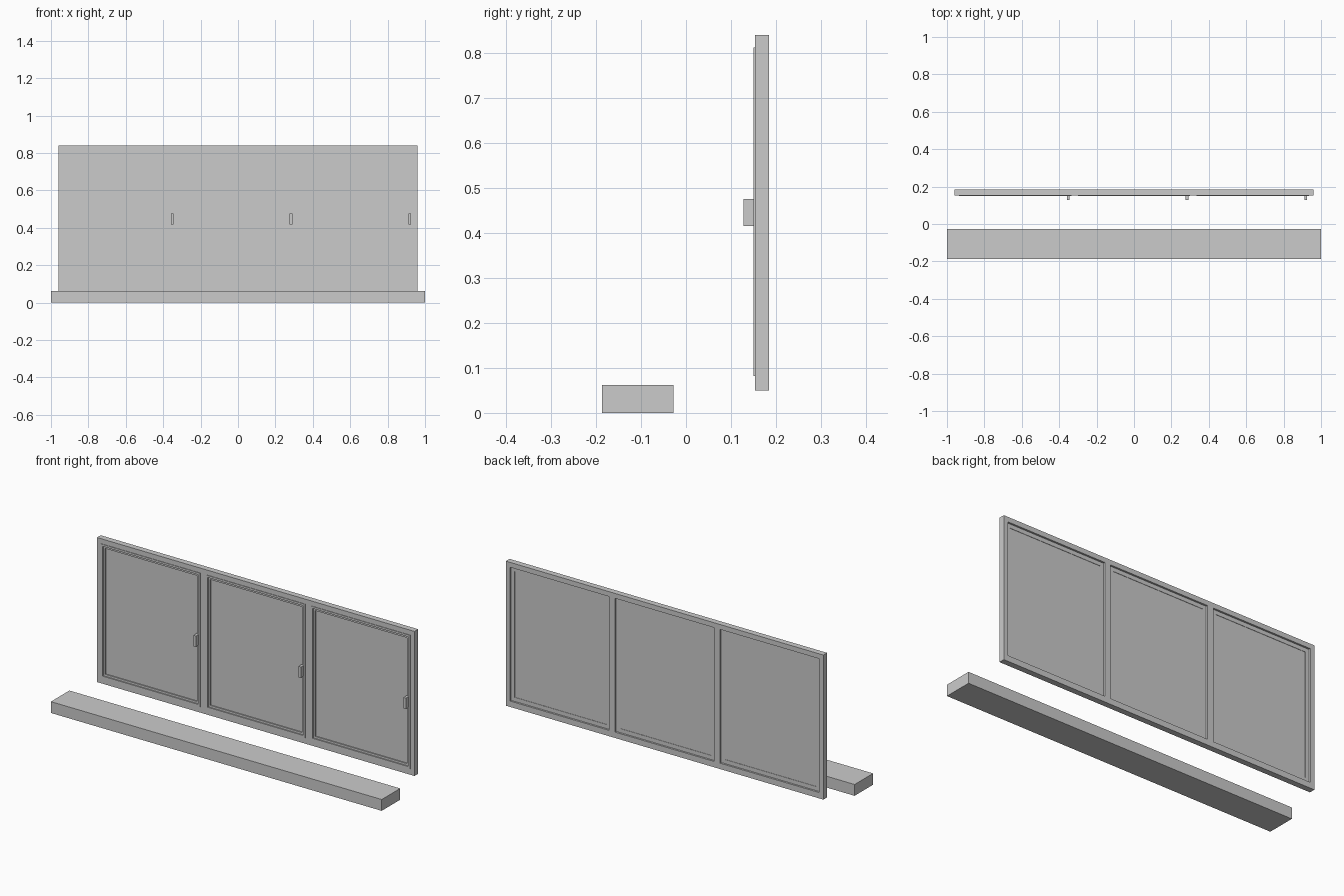
import bpy
import bmesh

cube = bpy.data.objects.get("Cube")
if cube:
    bpy.data.objects.remove(cube, do_unlink=True)

grey = bpy.data.materials.new("light_grey")
grey.use_nodes = True
grey.diffuse_color = (0.6, 0.6, 0.6, 1)
grey.node_tree.nodes["Principled BSDF"].inputs["Base Color"].default_value = (0.6, 0.6, 0.6, 1)


def finish(name, bm):
    bmesh.ops.recalc_face_normals(bm, faces=bm.faces)
    mesh = bpy.data.meshes.new(name)
    bm.to_mesh(mesh)
    bm.free()
    mesh.materials.append(grey)
    obj = bpy.data.objects.new(name, mesh)
    bpy.context.collection.objects.link(obj)
    return obj


def box(name, x, y, z):
    """Box from (low, high) pairs."""
    bm = bmesh.new()
    bmesh.ops.create_cube(bm, size=1)
    for v in bm.verts:
        v.co = [pair[0] if c < 0 else pair[1] for c, pair in zip(v.co, (x, y, z))]
    return finish(name, bm)


def lattice(name, xs, zs, y):
    """Slab with a window in every second cell of the x and z cuts."""
    bm = bmesh.new()
    verts = [[bm.verts.new((x, y[0], z)) for z in zs] for x in xs]
    for i in range(len(xs) - 1):
        for j in range(len(zs) - 1):
            if not (i % 2 and j % 2):
                bm.faces.new((verts[i][j], verts[i + 1][j],
                              verts[i + 1][j + 1], verts[i][j + 1]))
    front = bm.faces[:]
    result = bmesh.ops.extrude_face_region(bm, geom=front, use_keep_orig=True)
    for v in result["geom"]:
        if isinstance(v, bmesh.types.BMVert):
            v.co.y = y[1]
    return finish(name, bm)


def ring(name, cx, half, z, width, y):
    return lattice(name, [cx - half, cx - half + width, cx + half - width, cx + half],
                   [z[0], z[0] + width, z[1] - width, z[1]], y)


# Separate sill board in front
box("sill", (-1, 1), (-0.187, -0.028), (0, 0.062))

# Outer frame with two mullions
centres = (-0.635, 0, 0.635)
half = 0.3
low, high = 0.082, 0.813
cuts = [-0.96] + [c + s * half for c in centres for s in (-1, 1)] + [0.96]
lattice("window_frame", cuts, [0.05, low, high, 0.84], (0.153, 0.185))

# Sash, glazing bead, pane and handle for each opening
rim = 0.011
for side, c in zip(("right", "middle", "left"), centres):
    ring(side + "_sash", c, half, (low, high), rim, (0.150, 0.175))
    ring(side + "_glazing_bead", c, half - rim, (low + rim, high - rim), rim, (0.156, 0.175))
    inset = 2 * rim
    box(side + "_pane", (c - half + inset, c + half - inset), (0.162, 0.173),
        (low + inset, high - inset))
    box(side + "_handle", (c + 0.276, c + 0.291), (0.128, 0.158), (0.416, 0.476))
